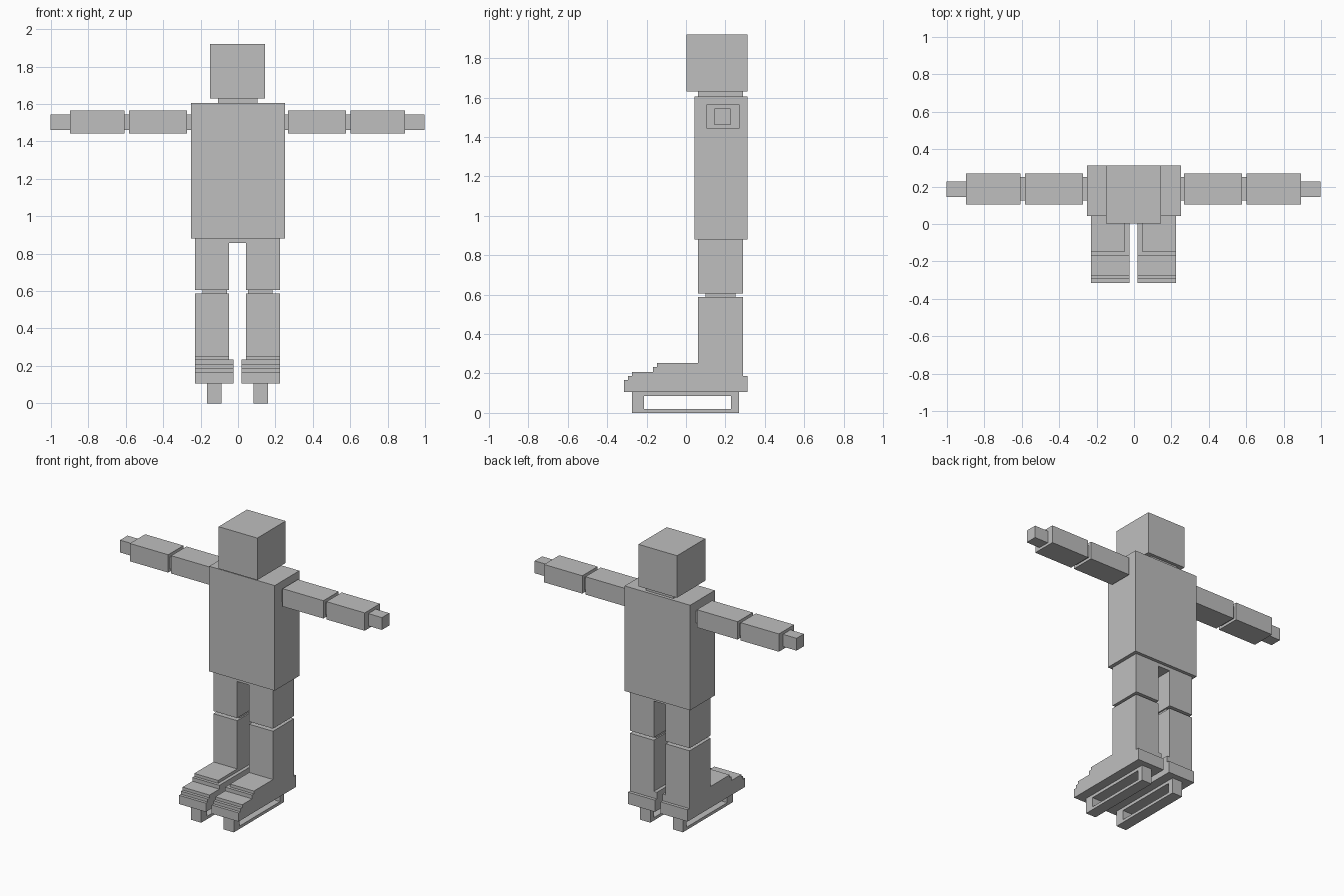
import bpy, bmesh

if "Cube" in bpy.data.objects:
    bpy.data.objects.remove(bpy.data.objects["Cube"])

CX = -0.0025  # mirror plane of the limbs

grey = bpy.data.materials.new("plain_grey")
grey.diffuse_color = (0.52, 0.52, 0.52, 1)
grey.use_nodes = True
grey.node_tree.nodes["Principled BSDF"].inputs["Base Color"].default_value = grey.diffuse_color


def finish(name, bm):
    bmesh.ops.recalc_face_normals(bm, faces=bm.faces)
    mesh = bpy.data.meshes.new(name)
    bm.to_mesh(mesh)
    bm.free()
    mesh.materials.append(grey)
    ob = bpy.data.objects.new(name, mesh)
    bpy.context.collection.objects.link(ob)
    return ob


def extrude_x(name, profile, x0, x1):
    """Extrude a closed (y, z) outline from x0 to x1."""
    bm = bmesh.new()
    face = bm.faces.new([bm.verts.new((x0, y, z)) for y, z in profile])
    ext = bmesh.ops.extrude_face_region(bm, geom=[face])
    verts = [v for v in ext["geom"] if isinstance(v, bmesh.types.BMVert)]
    bmesh.ops.translate(bm, verts=verts, vec=(x1 - x0, 0, 0))
    return finish(name, bm)


def box(name, x, y, z):
    outline = [(y[0], z[0]), (y[1], z[0]), (y[1], z[1]), (y[0], z[1])]
    return extrude_x(name, outline, *x)


def sides(maker, name, x, *args):
    """Make a part on both sides of the body."""
    for side, s in (("right", -1), ("left", 1)):
        a, b = sorted((CX + s * x[0], CX + s * x[1]))
        if maker is box:
            box(f"{side}_{name}", (a, b), *args)
        else:
            extrude_x(f"{side}_{name}", args[0], a, b)


# Head, neck, torso and pelvis
box("head", (-0.15, 0.145), (0.003, 0.312), (1.63, 1.92))
box("neck", (-0.108, 0.103), (0.06, 0.29), (1.60, 1.63))
box("torso", (-0.25, 0.25), (0.043, 0.312), (0.88, 1.605))
box("pelvis", (-0.048, 0.043), (0.06, 0.29), (0.857, 0.88))

# Arms, joints and hands
JOINT_Y, JOINT_Z = (0.125, 0.25), (1.46, 1.545)
sides(box, "shoulder_joint", (0.245, 0.27), JOINT_Y, JOINT_Z)
sides(box, "upper_arm", (0.27, 0.581), (0.105, 0.271), (1.442, 1.565))
sides(box, "elbow_joint", (0.581, 0.604), JOINT_Y, JOINT_Z)
sides(box, "forearm", (0.604, 0.896), (0.105, 0.271), (1.442, 1.565))
sides(box, "hand", (0.896, 0.9995), (0.145, 0.226), (1.46, 1.545))

# Legs
LEG_X, LEG_Y = (0.0455, 0.2275), (0.06, 0.29)
sides(box, "thigh", LEG_X, LEG_Y, (0.605, 0.88))
sides(box, "knee_joint", (0.055, 0.187), (0.10, 0.25), (0.587, 0.605))
sides(box, "shin", LEG_X, LEG_Y, (0.234, 0.587))

# Stepped boot and the narrower tongue on top of it
boot = [(-0.315, 0.107), (-0.315, 0.167), (-0.295, 0.167), (-0.295, 0.188),
        (-0.275, 0.188), (-0.275, 0.208), (-0.168, 0.208), (-0.168, 0.234),
        (0.29, 0.234), (0.29, 0.188), (0.311, 0.188), (0.311, 0.107)]
sides(extrude_x, "boot", (0.022, 0.2275), boot)
sides(box, "boot_tongue", LEG_X, (-0.148, 0.06), (0.234, 0.254))

# Skate runner: top bar, two posts and the blade
RUN_X = (0.086, 0.163)
sides(box, "runner_top", RUN_X, (-0.275, 0.27), (0.086, 0.107))
sides(box, "runner_front_post", RUN_X, (-0.275, -0.213), (0.02, 0.086))
sides(box, "runner_back_post", RUN_X, (0.229, 0.27), (0.02, 0.086))
sides(box, "runner_blade", RUN_X, (-0.275, 0.27), (0.0, 0.02))
